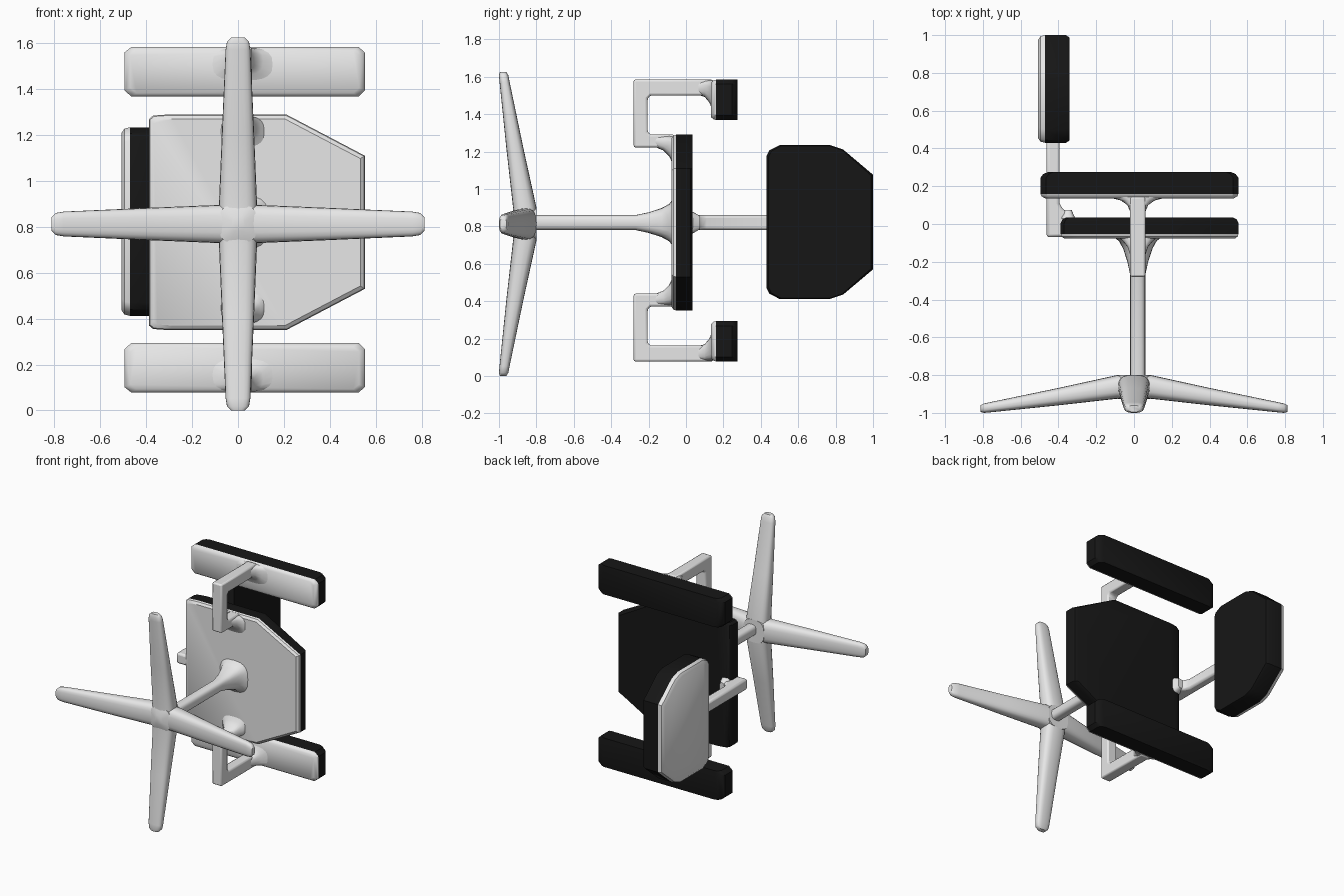
import bpy, bmesh
from math import cos, sin, pi, copysign, radians
from mathutils import Vector

cube = bpy.data.objects.get("Cube")
if cube:
    bpy.data.objects.remove(cube)


def material(name, rgb):
    m = bpy.data.materials.new(name)
    m.use_nodes = True
    m.diffuse_color = (*rgb, 1)
    m.node_tree.nodes["Principled BSDF"].inputs["Base Color"].default_value = (*rgb, 1)
    return m


GREY = material("light grey shell", (0.8, 0.8, 0.8))
BLACK = material("black padding", (0.008, 0.008, 0.008))


def loft(name, rings, mat, bevel=0, angle=35):
    """Skin matching rings of points and cap both ends."""
    bm = bmesh.new()
    rows = [[bm.verts.new(p) for p in ring] for ring in rings]
    n = len(rows[0])
    for a, b in zip(rows, rows[1:]):
        for i in range(n):
            j = (i + 1) % n
            bm.faces.new((a[i], a[j], b[j], b[i]))
    bm.faces.new(rows[0])
    bm.faces.new(rows[-1])
    bmesh.ops.recalc_face_normals(bm, faces=bm.faces)
    mesh = bpy.data.meshes.new(name)
    bm.to_mesh(mesh)
    bm.free()
    mesh.materials.append(mat)
    obj = bpy.data.objects.new(name, mesh)
    bpy.context.collection.objects.link(obj)
    bpy.ops.object.select_all(action='DESELECT')
    obj.select_set(True)
    bpy.context.view_layer.objects.active = obj
    bpy.ops.object.shade_smooth_by_angle(angle=radians(angle))
    if bevel:
        mod = obj.modifiers.new("soft edges", 'BEVEL')
        mod.width, mod.segments, mod.limit_method = bevel, 2, 'ANGLE'
    return obj


def place(axis, t, u, v):
    """x axis: (u, v) = (y, z); y axis: (u, v) = (x, z); z axis: (u, v) = (x, y)."""
    return {'x': (t, u, v), 'y': (u, t, v), 'z': (u, v, t)}[axis]


def prism(name, outline, axis, levels, mat, bevel=0):
    """Outline swept through levels of (position, inset u, inset v)."""
    lo = [min(p[k] for p in outline) for k in (0, 1)]
    hi = [max(p[k] for p in outline) for k in (0, 1)]
    mid = [(a + b) / 2 for a, b in zip(lo, hi)]
    half = [(b - a) / 2 for a, b in zip(lo, hi)]
    rings = []
    for t, *inset in levels:
        s = [1 - i / h for i, h in zip(inset, half)]
        rings.append([place(axis, t, *(mid[k] + (p[k] - mid[k]) * s[k] for k in (0, 1)))
                      for p in outline])
    return loft(name, rings, mat, bevel)


def oval(centre, u, v, a, b, power=0.7, n=20):
    """Rounded-square ring with half sizes a and b along u and v."""
    def f(w):
        return copysign(abs(w) ** power, w)
    return [Vector(centre) + Vector(u) * a * f(cos(2 * pi * i / n))
            + Vector(v) * b * f(sin(2 * pi * i / n)) for i in range(n)]


X, Y, Z = (1, 0, 0), (0, 1, 0), (0, 0, 1)
MID = 0.82        # height of the centre line
POST_X = 0.02     # column and arm supports


def mirrored(points, mid):
    """Complete a half outline by reflecting it in v about mid."""
    return points + [(u, 2 * mid - v) for u, v in reversed(points)]


# Star base: four tapering legs
for name, d, side in (("left", X, Z), ("right", (-1, 0, 0), Z),
                      ("upper", Z, X), ("lower", (0, 0, -1), X)):
    rings = []
    for r, w, low, high in ((0, .085, -.93, -.80), (.09, .083, -.925, -.80),
                            (.4, .07, -.96, -.868), (.76, .054, -.997, -.943),
                            (.795, .048, -1, -.95), (.8125, .03, -.995, -.96)):
        c = Vector(d) * r + Vector((0, (low + high) / 2, .8125))
        rings.append(oval(c, side, Y, w, (high - low) / 2))
    loft("base_leg_" + name, rings, GREY, angle=50)
loft("base_hub", [oval((0, y, .8125), X, Z, w, w) for y, w in
                  ((-.94, .03), (-.92, .085), (-.80, .085))], GREY)

# Column flaring out under the seat
loft("column", [oval((POST_X, y, MID), X, Z, w, w) for y, w in
                ((-.85, .04), (-.27, .04), (-.2, .055), (-.13, .078), (-.09, .1),
                 (-.06, .14))], GREY, angle=50)

# Seat: shell and cushion
seat = mirrored([(-.388, .37), (-.37, .355), (-.3, .35), (.21, .35), (.553, .53)], MID)
prism("seat_shell", seat, 'y', ((-.078, .02, .02), (-.066, .004, .004), (-.053, 0, 0)), GREY)
prism("seat_cushion", seat, 'y', ((-.053, 0, 0), (.005, 0, 0), (.025, .01, 0),
                                  (.035, .03, 0)), BLACK)

# Backrest: shell and cushion
back = mirrored([(.43, .47), (.445, .44), (.5, .412), (.77, .412), (.84, .435), (1, .57)], .823)
prism("backrest_shell", back, 'x', ((-.508, .025, .025), (-.495, .006, .006),
                                    (-.47, 0, 0)), GREY)
prism("backrest_cushion", back, 'x', ((-.47, 0, 0), (-.36, 0, 0), (-.342, .012, .004)), BLACK)

# Backrest support, with a gusset over the rear edge of the seat
support = [(-.463, -.07), (-.37, -.07), (-.30, .03), (-.34, .055), (-.375, .075),
           (-.394, .11), (-.394, .46), (-.463, .46)]
prism("backrest_support", support, 'z', ((MID - .04, 0, 0), (MID + .04, 0, 0)), GREY, .015)
loft("backrest_support_flare", [oval((-.35, y, MID), X, Z, w, h) for y, w, h in
                                ((.03, .04, .06), (.05, .03, .05), (.075, .02, .035))], GREY)

# Armrests and their hooked supports, mirrored about the centre line
ARM_MID = .831
hook = [(-.28, 1.585), (-.28, 1.222), (-.06, 1.222), (-.06, 1.29), (-.19, 1.29),
        (-.205, 1.305), (-.205, 1.485), (-.19, 1.5), (.145, 1.5), (.145, 1.585)]
pad = [(-.495, 1.395), (-.465, 1.368), (.525, 1.368), (.553, 1.395),
       (.553, 1.56), (.525, 1.584), (-.465, 1.584), (-.495, 1.56)]
for side, s in (("left", 1), ("right", -1)):
    def flip(points):
        return [(u, ARM_MID + s * (v - ARM_MID)) for u, v in points]

    def height(z):
        return ARM_MID + s * (z - ARM_MID)

    arm = flip(pad)
    prism("armrest_shell_" + side, arm, 'y', ((.135, .025, .015), (.147, .006, .004),
                                              (.16, 0, 0)), GREY)
    prism("armrest_cushion_" + side, arm, 'y', ((.16, 0, 0), (.245, 0, 0), (.265, .015, 0),
                                                (.275, .04, 0)), BLACK)
    prism("arm_support_" + side, flip(hook), 'x',
          ((POST_X - .04, 0, 0), (POST_X + .04, 0, 0)), GREY, .012)
    # Flares where the support meets the armrest and the seat
    loft("arm_flare_" + side, [oval((POST_X, y, height(z)), X, Z, w, h) for y, w, h, z in
                               ((.06, .038, .038, 1.542), (.1, .055, .045, 1.537),
                                (.125, .09, .06, 1.522), (.142, .16, .08, 1.5))],
         GREY, angle=50)
    loft("seat_flare_" + side, [oval((POST_X, y, height(z)), X, Z, w, h) for y, w, h, z in
                                ((-.17, .038, .03, 1.256), (-.12, .055, .04, 1.245),
                                 (-.09, .08, .055, 1.23), (-.065, .11, .08, 1.2))],
         GREY, angle=50)
